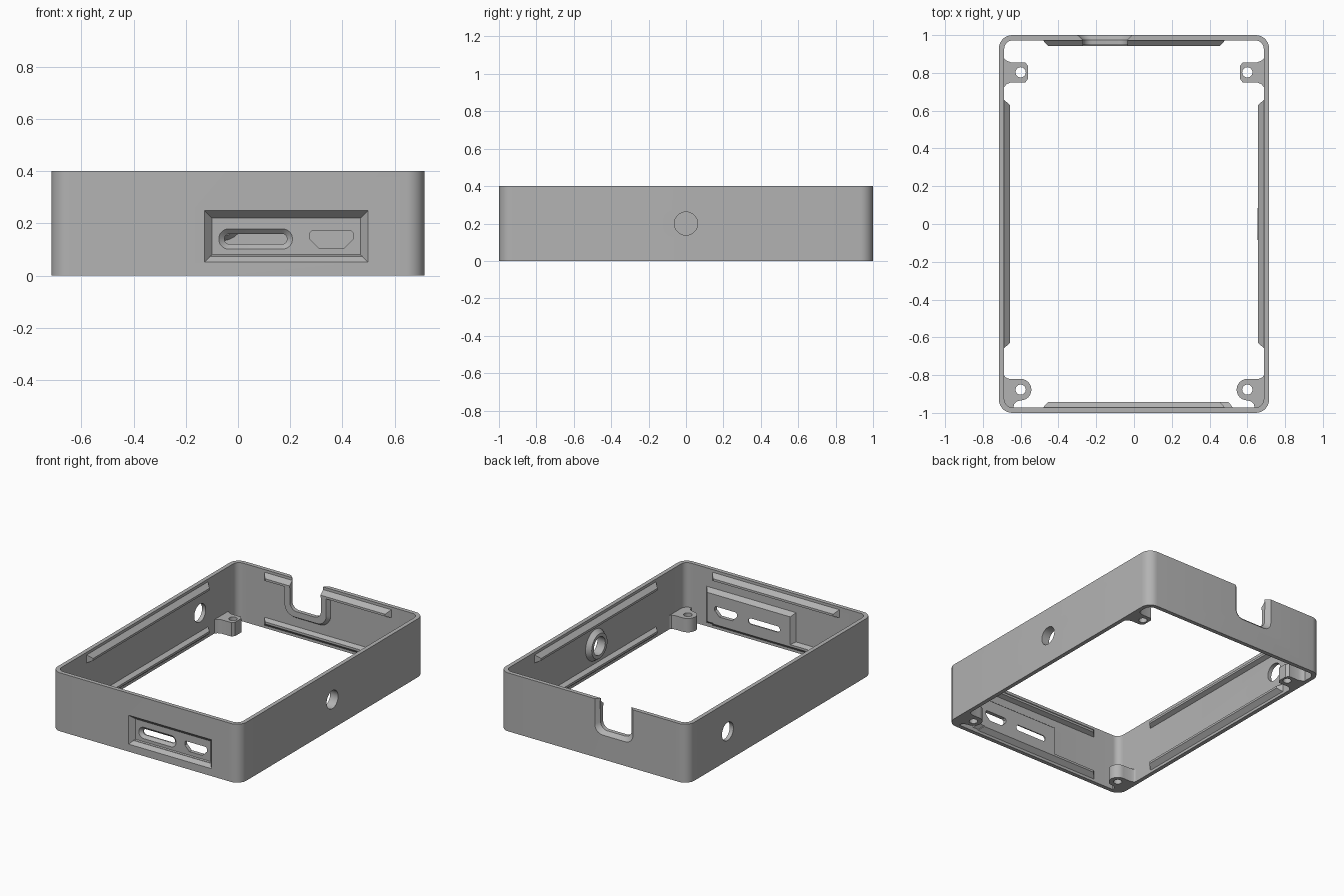
import bpy, bmesh, math

cube = bpy.data.objects.get("Cube")
if cube:
    bpy.data.objects.remove(cube)

grey = bpy.data.materials.new("plain_grey")
grey.use_nodes = True
GREY = (0.45, 0.45, 0.45, 1)
grey.diffuse_color = GREY
grey.node_tree.nodes["Principled BSDF"].inputs["Base Color"].default_value = GREY

# Maps outline (u, v) and depth d to space, for each loft direction
PLACE = {
    "x": lambda u, v, d: (d, u, v),
    "y": lambda u, v, d: (u, d, v),
    "z": lambda u, v, d: (u, v, d),
}


def outline(u0, u1, v0, v1, radius=0.0, steps=8, top=None):
    """Rounded rectangle; top overrides the radius of the upper corners."""
    upper = radius if top is None else top
    corners = [(u1, v1, -1, -1, upper, 0), (u0, v1, 1, -1, upper, 1),
               (u0, v0, 1, 1, radius, 2), (u1, v0, -1, 1, radius, 3)]
    pts = []
    for u, v, su, sv, r, quarter in corners:
        if r == 0:
            pts.append((u, v))
            continue
        for i in range(steps + 1):
            a = (quarter + i / steps) * math.pi / 2
            pts.append((u + su * r + r * math.cos(a), v + sv * r + r * math.sin(a)))
    return pts


def circle(u, v, r, steps=32):
    return [(u + r * math.cos(i * math.tau / steps), v + r * math.sin(i * math.tau / steps))
            for i in range(steps)]


def loft(name, axis, first, d0, d1, last=None):
    """Solid between two outlines with the same number of points."""
    bm = bmesh.new()
    a = [bm.verts.new(PLACE[axis](u, v, d0)) for u, v in first]
    b = [bm.verts.new(PLACE[axis](u, v, d1)) for u, v in (last or first)]
    bm.faces.new(a)
    bm.faces.new(b)
    for i in range(len(a)):
        j = (i + 1) % len(a)
        bm.faces.new((a[i], a[j], b[j], b[i]))
    bmesh.ops.recalc_face_normals(bm, faces=bm.faces)
    mesh = bpy.data.meshes.new(name)
    bm.to_mesh(mesh)
    bm.free()
    mesh.materials.append(grey)
    obj = bpy.data.objects.new(name, mesh)
    bpy.context.collection.objects.link(obj)
    return obj


def activate(obj):
    bpy.ops.object.select_all(action="DESELECT")
    obj.select_set(True)
    bpy.context.view_layer.objects.active = obj


def cut(obj, *cutters):
    activate(obj)
    for cutter in cutters:
        mod = obj.modifiers.new("cut", "BOOLEAN")
        mod.operation = "DIFFERENCE"
        mod.solver = "EXACT"
        mod.object = cutter
        bpy.ops.object.modifier_apply(modifier=mod.name)


parts, cutters = [], []


def part(*args):
    parts.append(loft(*args))
    return parts[-1]


def cutter(*args):
    cutters.append(loft(*args))
    cutters[-1].hide_render = True
    return cutters[-1]


# Open frame wall
W, L, H = 0.715, 1.0, 0.4
IX, IY = 0.687, 0.972
frame = part("case_wall", "z", outline(-W, W, -L, L, 0.07), 0, H)
cut(frame, cutter("inside", "z", outline(-IX, IX, -IY, IY, 0.045), -0.1, H + 0.1))

# Port panel in the front, with a sunken bevelled window and two sockets
panel = part("port_panel", "y", outline(-0.16, 0.53, 0.02, 0.28), -0.98, -0.942,
             outline(-0.13, 0.5, 0.05, 0.25))
recess = cutter("recess", "y", outline(-0.13, 0.5, 0.05, 0.25), -1.001, -0.968,
                outline(-0.1, 0.47, 0.08, 0.22))
slot_in = outline(-0.052, 0.188, 0.12, 0.16, 0.0199)
slot_lip = cutter("slot_lip", "y", outline(-0.075, 0.21, 0.1, 0.18, 0.0399), -0.969, -0.95, slot_in)
slot = cutter("slot", "y", slot_in, -0.985, -0.9)
socket = cutter("socket", "y", outline(0.275, 0.442, 0.105, 0.17, 0.035, 1, 0.008), -0.985, -0.9)
cut(frame, recess)
cut(panel, recess, slot_lip, slot, socket)

# Open-topped cable notch in the back, with a collar inside
collar = part("notch_collar", "y", outline(-0.335, 0.03, 0.125, 0.345, 0.09, 8, 0), 0.985, 0.947,
              outline(-0.31, 0.005, 0.15, 0.34, 0.07, 8, 0))
notch_in = outline(-0.27, -0.035, 0.19, 0.5, 0.05, 8, 0)
notch_lip = cutter("notch_lip", "y", outline(-0.3, -0.008, 0.165, 0.5, 0.06, 8, 0),
                   1.001, 0.974, notch_in)
notch = cutter("notch", "y", notch_in, 0.99, 0.9)
cut(frame, notch_lip, notch)
cut(collar, notch_lip, notch)

# Round holes in the side walls, the left one with a raised ring inside
left_hole = cutter("left_hole", "x", circle(0, 0.2, 0.062), 0.6, 0.8)
right_hole = cutter("right_hole", "x", circle(0.57, 0.2, 0.062), -0.8, -0.6)
ring = part("hole_ring", "x", circle(0, 0.2, 0.115), 0.7, 0.655, circle(0, 0.2, 0.085))
cut(ring, left_hole)
cut(frame, left_hole, right_hole)

# Snap rails along the inside of each wall, at the top and at the bottom
WALLS = [("left", "x", IX, -1, 0.66), ("right", "x", -IX, 1, 0.66),
         ("front", "y", -IY, 1, 0.485), ("back", "y", IY, -1, 0.485)]
for side, axis, d, inward, half in WALLS:
    tip = half - 0.03
    for level, z0, z1, t0, t1 in (("upper", 0.325, 0.385, 0.34, 0.355),
                                  ("lower", 0.015, 0.075, 0.045, 0.06)):
        rail = part(side + "_" + level + "_rail", axis, outline(-half, half, z0, z1),
                    d - inward * 0.004, d + inward * 0.03, outline(-tip, tip, t0, t1))
        if side == "back" and level == "upper":
            cut(rail, notch)

# Screw mounts in the corners
BACK = [(0.56, 0.77), (0.575, 0.75), (0.65, 0.75), (0.675, 0.74), (0.695, 0.715),
        (0.695, 0.885), (0.675, 0.865), (0.65, 0.855), (0.575, 0.855), (0.56, 0.835)]
FRONT = [(0.6 + 0.057 * math.cos(a), -0.877 + 0.057 * math.sin(a))
         for a in (math.pi * (0.5 + i / 12) for i in range(13))]
FRONT += [(0.622, -0.94), (0.636, -0.955), (0.638, -0.98), (0.67, -0.975), (0.695, -0.94),
          (0.695, -0.79), (0.68, -0.812), (0.66, -0.82)]
for side, s in (("left", 1), ("right", -1)):
    for end, shape, y in (("back", BACK, 0.803), ("front", FRONT, -0.877)):
        mount = part(end + "_" + side + "_screw_mount", "z", [(s * u, v) for u, v in shape], 0, 0.095)
        cut(mount, cutter("screw_hole", "z", circle(s * 0.6, y, 0.027, 24), -0.1, 0.2))

# Clean up helpers and shade
for obj in cutters:
    bpy.data.objects.remove(obj)
for obj in parts:
    activate(obj)
    bpy.ops.object.shade_smooth_by_angle(angle=math.radians(30))
